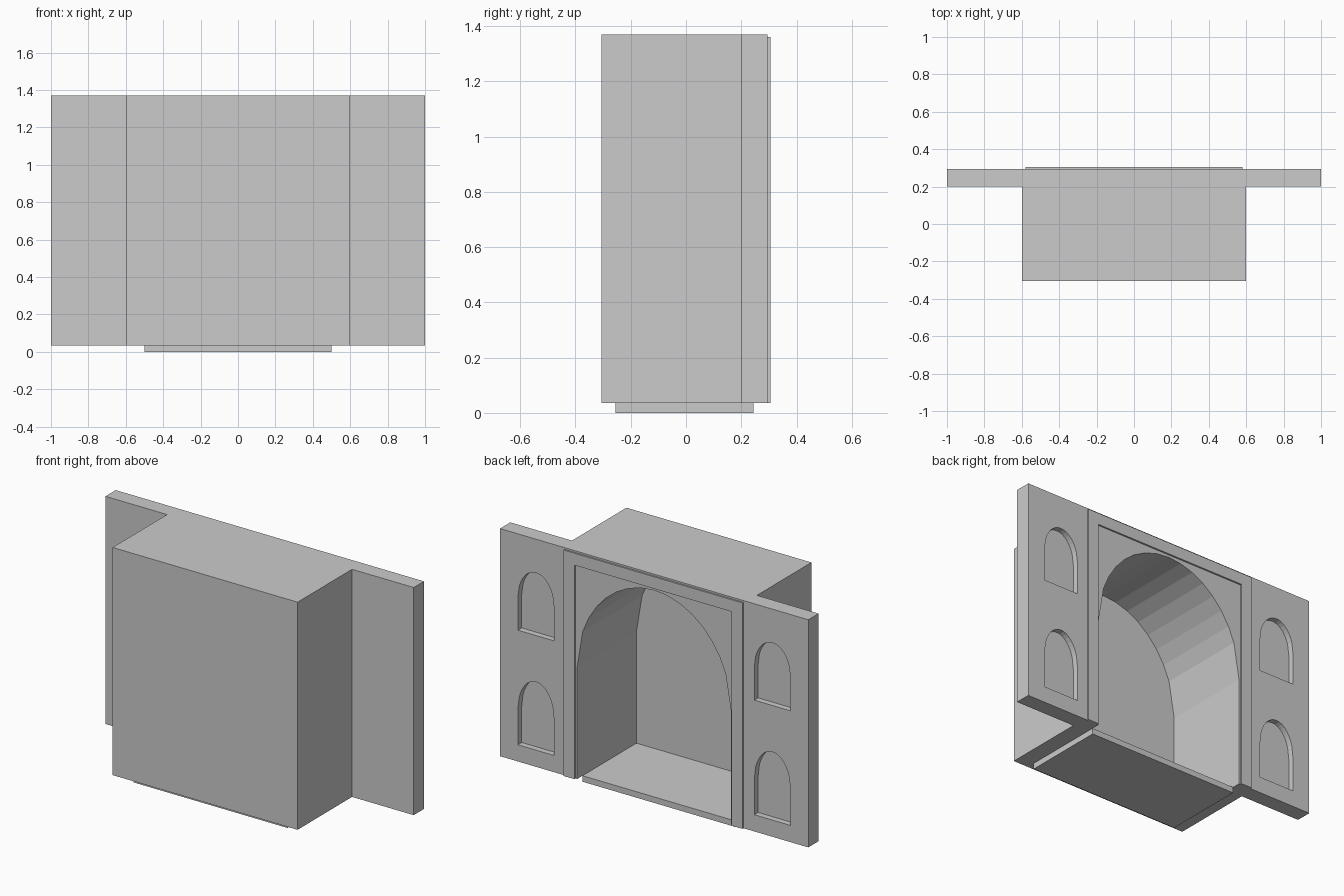
import bpy, bmesh, math

if "Cube" in bpy.data.objects:
    bpy.data.objects.remove(bpy.data.objects["Cube"])

Z0, Z1 = 0.035, 1.37


def prism(name, pts, axis, a, b):
    """Extrude a 2D outline along 'y' (points are x,z) or 'z' (points are x,y)."""
    bm = bmesh.new()
    place = (lambda p, t: (p[0], t, p[1])) if axis == 'y' else (lambda p, t: (p[0], p[1], t))
    lo = [bm.verts.new(place(p, a)) for p in pts]
    hi = [bm.verts.new(place(p, b)) for p in pts]
    bm.faces.new(lo)
    bm.faces.new(hi[::-1])
    n = len(pts)
    for i in range(n):
        bm.faces.new((lo[i], hi[i], hi[(i + 1) % n], lo[(i + 1) % n]))
    bmesh.ops.recalc_face_normals(bm, faces=bm.faces[:])
    me = bpy.data.meshes.new(name)
    bm.to_mesh(me)
    bm.free()
    ob = bpy.data.objects.new(name, me)
    bpy.context.collection.objects.link(ob)
    return ob


def arch(cx, half, bottom, spring, top):
    """Arched outline: straight jambs and a faceted elliptical head."""
    angles = [0] + [22 + i * 136 / 14 for i in range(15)] + [180]
    head = [(cx + half * math.cos(math.radians(t)),
             spring + (top - spring) * math.sin(math.radians(t))) for t in angles]
    return [(cx - half, bottom), (cx + half, bottom)] + head


def cut(target, cutter):
    mod = target.modifiers.new(cutter.name, 'BOOLEAN')
    mod.operation = 'DIFFERENCE'
    mod.solver = 'EXACT'
    mod.object = cutter
    bpy.context.view_layer.objects.active = target
    bpy.ops.object.modifier_apply(modifier=mod.name)
    bpy.data.objects.remove(cutter, do_unlink=True)


# T-shaped body: wall with a deep block in front
half_plan = [(0.6, -0.305), (0.6, 0.2), (1.0, 0.2), (1.0, 0.295)]
plan = half_plan + [(-x, y) for x, y in reversed(half_plan)]
body = prism("wall_and_block", plan, 'z', Z0, Z1)

# Large arched alcove, open at the back and through the underside
alcove = arch(0, 0.5, -0.1, 0.69, 1.275)
cut(body, prism("alcove_cutter", alcove, 'y', -0.255, 0.4))

# Shallow arched niches, two on each side
for side in (-1, 1):
    for bottom, top in ((0.133, 0.533), (0.805, 1.173)):
        spring = bottom + 0.53 * (top - bottom)
        outline = arch(side * 0.767, 0.117, bottom, spring, top)
        cut(body, prism("niche_cutter", outline, 'y', 0.26, 0.4))

# Floor slab under the alcove
prism("floor_slab", [(-0.5, -0.255), (0.5, -0.255), (0.5, 0.245), (-0.5, 0.245)],
      'z', 0.0, Z0)

# Thin raised frame around the alcove
prism("frame", [(-0.58, Z0), (-0.51, Z0), (-0.51, 1.29), (0.51, 1.29),
                (0.51, Z0), (0.58, Z0), (0.58, 1.36), (-0.58, 1.36)],
      'y', 0.295, 0.305)
